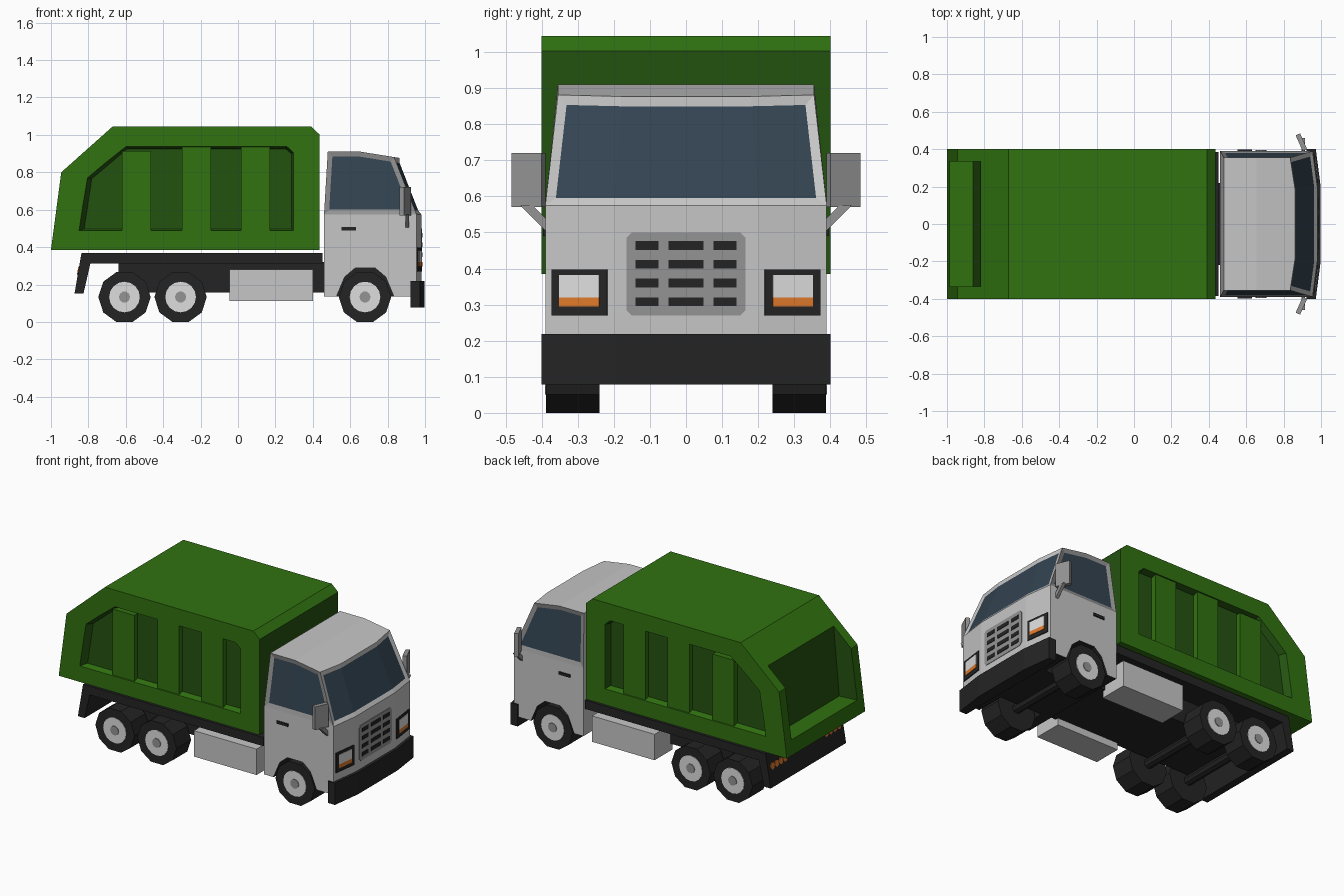
import bpy, bmesh, math
from mathutils import Vector, Matrix

if "Cube" in bpy.data.objects:
    bpy.data.objects.remove(bpy.data.objects["Cube"])


def material(name, *rgb):
    lin = [((c / 255 + 0.055) / 1.055) ** 2.4 for c in rgb] + [1.0]
    m = bpy.data.materials.new(name)
    m.use_nodes = True
    m.diffuse_color = lin
    m.node_tree.nodes["Principled BSDF"].inputs["Base Color"].default_value = lin
    return m


GREEN = material("green", 48, 114, 16)
DARK = material("dark green", 36, 82, 16)
WHITE = material("cab white", 198, 198, 198)
LIGHT = material("bright white", 222, 222, 222)
GREY = material("grey", 148, 148, 148)
BLACK = material("black", 36, 36, 36)
GLASS = material("glass", 51, 68, 81)
ORANGE = material("orange", 224, 122, 44)


def finish(bm, name, mats):
    mesh = bpy.data.meshes.new(name)
    bmesh.ops.recalc_face_normals(bm, faces=bm.faces)
    bm.to_mesh(mesh)
    bm.free()
    for m in mats:
        mesh.materials.append(m)
    ob = bpy.data.objects.new(name, mesh)
    bpy.context.collection.objects.link(ob)
    return ob


def loft(rings):
    """Closed skin through rings of equal length."""
    bm = bmesh.new()
    vs = [[bm.verts.new(p) for p in r] for r in rings]
    n = len(vs[0])
    for a, b in zip(vs, vs[1:]):
        for i in range(n):
            bm.faces.new((a[i], a[(i + 1) % n], b[(i + 1) % n], b[i]))
    bm.faces.new(vs[0])
    bm.faces.new(vs[-1])
    bmesh.ops.recalc_face_normals(bm, faces=bm.faces)
    return bm


def side_prism(profile, y0, y1, profile2=None):
    """Extrude an xz profile along y, optionally tapering to a second one."""
    return loft([[(x, y0, z) for x, z in profile],
                 [(x, y1, z) for x, z in (profile2 or profile)]])


def box(name, lo, hi, mat):
    prof = [(lo[0], lo[2]), (hi[0], lo[2]), (hi[0], hi[2]), (lo[0], hi[2])]
    return finish(side_prism(prof, lo[1], hi[1]), name, [mat])


def side_box(name, lo, hi, mat):
    """One box on each side of the truck, y measured outward."""
    box(name + "_left", lo, hi, mat)
    box(name + "_right", (lo[0], -hi[1], lo[2]), (hi[0], -lo[1], hi[2]), mat)


def cut(ob, bm):
    cutter = finish(bm, "cutter", ob.data.materials)
    cutter.hide_render = True
    mod = ob.modifiers.new("cut", 'BOOLEAN')
    mod.operation = 'DIFFERENCE'
    mod.solver = 'EXACT'
    mod.object = cutter
    bpy.context.view_layer.objects.active = ob
    bpy.ops.object.modifier_apply(modifier=mod.name)
    bpy.data.objects.remove(cutter)


def cylinder(name, centre, r, y0, y1, sides, mat):
    prof = [(centre[0] + r * math.cos(math.tau * i / sides),
             centre[1] + r * math.sin(math.tau * i / sides)) for i in range(sides)]
    return finish(side_prism(prof, y0, y1), name, [mat])


# Refuse body with dark front wall
body_profile = [(-1, .385), (-.945, .8), (-.67, 1.045), (.39, 1.045), (.435, 1.003), (.435, .385)]
bm = side_prism(body_profile, -.4, .4)
for f in bm.faces:
    f.material_index = int(f.normal.x > .9)
body = finish(bm, "refuse_body", [GREEN, DARK])

# Rear loading hopper
bm = side_prism([(-1.1, .485), (-.86, .47), (-.82, .911), (-.82, 1.2), (-1.1, 1.2)], -.335, .335)
for f in bm.faces:
    f.material_index = int(f.normal.z > -.9)
cut(body, bm)

# Tapered side recesses and their ribs
outer = [(-.85, .488), (-.805, .77), (-.6, .937), (.262, .937), (.297, .905), (.297, .488)]
inner = [(-.822, .498), (-.782, .765), (-.592, .925), (.255, .925), (.285, .9), (.285, .498)]
beyond = [(2 * a - c, 2 * b - d) for (a, b), (c, d) in zip(outer, inner)]
for s in (-1, 1):
    bm = side_prism(beyond, s * .44, s * .36, inner)
    for f in bm.faces:
        f.material_index = int(f.normal.z > -.5)
    cut(body, bm)
for i, x in enumerate((-.62, -.3, .015)):
    side_box(f"body_rib_{i}", (x, .34, .48), (x + .155, .394, .915 if i == 0 else .94), GREEN)

# Cab: stacked plan outlines, then inset windows
def cab_ring(xb, xc, xf, w, yf, height):
    half = [(xb, w), (.655, w), (xc, w), (xf, yf)]
    pts = [(x, -y) for x, y in half] + half[::-1]
    return [(x, y, height(x)) for x, y in pts]


roof = lambda x: .91 - max(0, x - .655) * .16
bm = loft([cab_ring(.46, .955, .98, .39, .2, lambda x: .135),
           cab_ring(.46, .955, .98, .39, .2, lambda x: .575),
           cab_ring(.48, .835, .862, .355, .18, roof)])
ridge = [v for v in bm.verts if v.co.z > .8 and abs(v.co.x - .655) < .001]
bmesh.ops.connect_verts(bm, verts=ridge)
bm.normal_update()
upper = [f for f in bm.faces if .6 < f.calc_center_median().z < .85]
front = [f for f in upper if f.normal.x > .5]
sides = [[f for f in upper if f.normal.y * s > .8] for s in (-1, 1)]
for f in bm.faces:
    f.material_index = 2 if f.normal.z < -.9 else 0
for region, frame in ((front, 0), (sides[0], 1), (sides[1], 1)):
    ring = bmesh.ops.inset_region(bm, faces=region, thickness=.026, depth=-.008,
                                  use_even_offset=True)["faces"]
    for f in ring:
        f.material_index = frame
    for f in region:
        f.material_index = 3
cab = finish(bm, "cab", [WHITE, GREY, BLACK, GLASS])

# Wheel arches
arch = [(.528, .05), (.528, .14), (.57, .24), (.625, .287), (.735, .287), (.79, .24), (.832, .14), (.832, .05)]
for s in (-1, 1):
    bm = side_prism(arch, s * .2, s * .5)
    for f in bm.faces:
        f.material_index = 2
    cut(cab, bm)

# Bumper following the cab front
plan = [(.922, .4), (.972, .4), (.998, .2)]
plan = [(x, -y) for x, y in plan] + plan[::-1]
finish(loft([[(x, y, z) for x, y in plan] for z in (.078, .218)]), "bumper", [BLACK])

# Grille with slots
grille = [(-.165, .285), (-.15, .27), (.15, .27), (.165, .285),
          (.165, .485), (.15, .5), (-.15, .5), (-.165, .485)]
finish(loft([[(x, y, z) for y, z in grille] for x in (.976, .983)]), "grille", [GREY])
for row in range(4):
    z = .308 + row * .052
    for y, w in ((-.108, .032), (0, .048), (.108, .032)):
        box("grille_slot", (.98, y - w, z - .012), (.986, y + w, z + .012), BLACK)

# Headlights, turned with the front corners
for s in (-1, 1):
    side = "left" if s > 0 else "right"
    turn = Matrix.Translation((.9675, s * .295, 0)) @ Matrix.Rotation(s * math.atan(.025 / .19), 4, 'Z')
    for part, w, z0, z1, out, mat in (("frame", .078, .27, .398, .006, BLACK),
                                      ("lens", .056, .32, .382, .009, LIGHT),
                                      ("indicator", .056, .295, .32, .009, ORANGE)):
        ob = box(f"headlight_{part}_{side}", (-.004, -w, z0), (out, w, z1), mat)
        ob.data.transform(turn)

    # Mirror and its bracket
    ob = box(f"mirror_{side}", (-.013, -.046, .57), (.013, .046, .72), GREY)
    ob.data.transform(Matrix.Translation((.895, s * .437, 0)) @ Matrix.Rotation(s * .42, 4, 'Z'))
    bracket = [(.385, .5), (.385, .535), (.425, .575), (.46, .575)]
    finish(loft([[(x, s * y, z) for y, z in bracket] for x in (.895, .915)]),
           f"mirror_bracket_{side}", [GREY])

side_box("door_handle", (.553, .38, .49), (.632, .397, .508), BLACK)

# Chassis, side lockers and rear board
box("chassis_deck", (-.83, -.385, .312), (.452, .385, .368), BLACK)
box("chassis_spine", (-.64, -.22, .157), (.47, .22, .32), BLACK)
side_box("side_locker", (-.045, .2, .113), (.402, .385, .28), WHITE)
board = [(-.837, .368), (-.874, .152), (-.826, .152), (-.783, .34), (-.783, .368)]
finish(side_prism(board, -.385, .385), "rear_board", [BLACK])
for s in (-1, 1):
    for i in range(4):
        lamp = cylinder("tail_lamp", (0, 0), .021, -.004, .004, 8, ORANGE)
        lamp.data.transform(Matrix.Translation((-.853, s * (.21 + i * .043), .275))
                            @ Matrix.Rotation(math.atan(.037 / .216), 4, 'Y')
                            @ Matrix.Rotation(math.pi / 2, 4, 'Z'))

# Wheels and axles
for label, x in (("front", .679), ("middle", -.307), ("rear", -.607)):
    c = (x, .133)
    cylinder(f"{label}_axle", c, .03, -.3, .3, 8, BLACK)
    for s, side in ((1, "left"), (-1, "right")):
        cylinder(f"{label}_tyre_{side}", c, .14, s * .24, s * .388, 10, BLACK)
        cylinder(f"{label}_rim_{side}", c, .082, s * .38, s * .391, 16, LIGHT)
        cylinder(f"{label}_hub_{side}", c, .03, s * .38, s * .395, 10, GREY)
